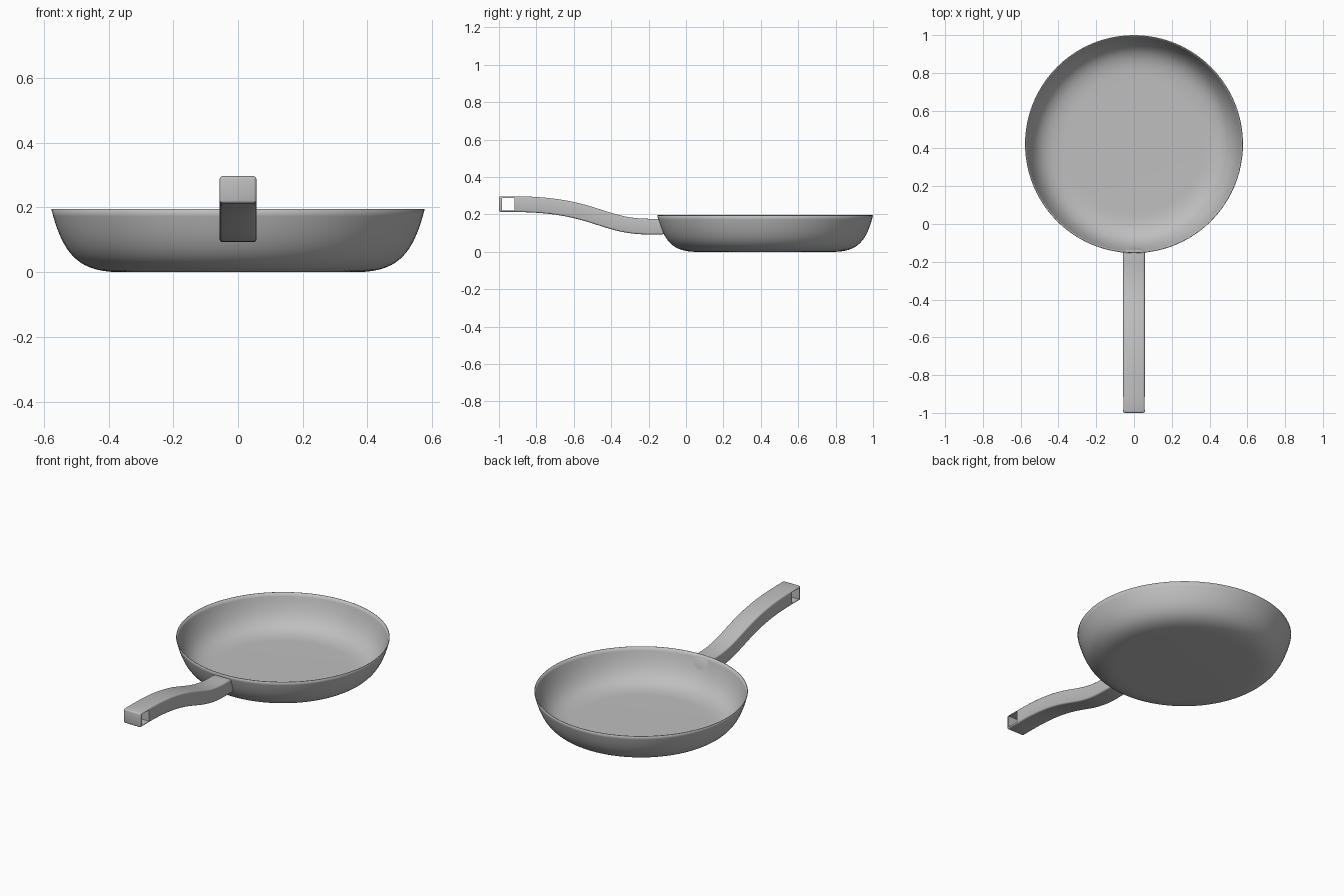
import bpy, bmesh, math
from mathutils import Vector
from mathutils.geometry import interpolate_bezier

cube = bpy.data.objects.get("Cube")
if cube:
    bpy.data.objects.remove(cube, do_unlink=True)

metal = bpy.data.materials.new("grey_metal")
metal.use_nodes = True
GREY = (0.52, 0.52, 0.52, 1)
metal.diffuse_color = GREY
metal.node_tree.nodes["Principled BSDF"].inputs["Base Color"].default_value = GREY


def make_object(name, bm):
    bmesh.ops.recalc_face_normals(bm, faces=bm.faces)
    mesh = bpy.data.meshes.new(name)
    bm.to_mesh(mesh)
    bm.free()
    mesh.materials.append(metal)
    obj = bpy.data.objects.new(name, mesh)
    bpy.context.collection.objects.link(obj)
    return obj


def shade_smooth(obj, angle):
    bpy.ops.object.select_all(action='DESELECT')
    obj.select_set(True)
    bpy.context.view_layer.objects.active = obj
    bpy.ops.object.shade_smooth_by_angle(angle=math.radians(angle))


def bezier(points, count):
    return interpolate_bezier(*[Vector((0, y, z)) for y, z in points], count)


# Pan body: flat floor curving up into a flared wall, spun round its axis
bm = bmesh.new()
wall = bezier([(0.36, 0), (0.49, 0), (0.54, 0.05), (0.577, 0.195)], 20)
profile = [bm.verts.new(p) for p in [Vector((0, 0, 0))] + wall]
edges = [bm.edges.new(pair) for pair in zip(profile, profile[1:])]
bmesh.ops.spin(bm, geom=profile + edges, cent=(0, 0, 0), axis=(0, 0, 1),
               angle=math.tau, steps=96, use_merge=True)
bmesh.ops.remove_doubles(bm, verts=bm.verts, dist=0.0005)
pan = make_object("pan_body", bm)
pan.location.y = 0.423
thin = pan.modifiers.new("thin_wall", 'SOLIDIFY')
thin.thickness = 0.004
# Thicken towards the inside
thin.offset = -1 if pan.data.polygons[0].normal.z < 0 else 1
shade_smooth(pan, 40)

# Handle: rectangular bar following an S curve, ending against the wall
bm = bmesh.new()
curve = [Vector((0, -1, 0.255))] + bezier(
    [(-0.92, 0.255), (-0.5, 0.255), (-0.45, 0.135), (-0.2, 0.135)], 28)
curve.append(Vector((0, -0.13, 0.135)))
rings = []
for i, p in enumerate(curve):
    ahead = curve[min(i + 1, len(curve) - 1)] - curve[max(i - 1, 0)]
    up = Vector((0, -ahead.z, ahead.y)).normalized() * 0.042
    if i == len(curve) - 1:
        up.y = -0.013
    rings.append([bm.verts.new(p + up * s + Vector((x, 0, 0)))
                  for x, s in ((-0.057, -1), (0.057, -1), (0.057, 1), (-0.057, 1))])
for a, b in zip(rings, rings[1:]):
    for k in range(4):
        n = (k + 1) % 4
        bm.faces.new((a[k], a[n], b[n], b[k]))
bm.faces.new(rings[0])
bm.faces.new(rings[-1])
handle = make_object("handle", bm)

rounding = handle.modifiers.new("rounding", 'BEVEL')
rounding.width = 0.009
rounding.segments = 3
rounding.limit_method = 'ANGLE'
rounding.angle_limit = math.radians(50)

# Square hanging hole through the end of the handle
bm = bmesh.new()
bmesh.ops.create_cube(bm, size=1)
cutter = make_object("hole_cutter", bm)
cutter.scale = (0.3, 0.068, 0.068)
cutter.location = (0, -0.951, 0.255)
cutter.hide_render = True
hole = handle.modifiers.new("hole", 'BOOLEAN')
hole.object = cutter
hole.operation = 'DIFFERENCE'
hole.solver = 'EXACT'
bpy.context.view_layer.objects.active = handle
for name in ("rounding", "hole"):
    bpy.ops.object.modifier_apply(modifier=name)
bpy.data.objects.remove(cutter, do_unlink=True)
shade_smooth(handle, 40)
